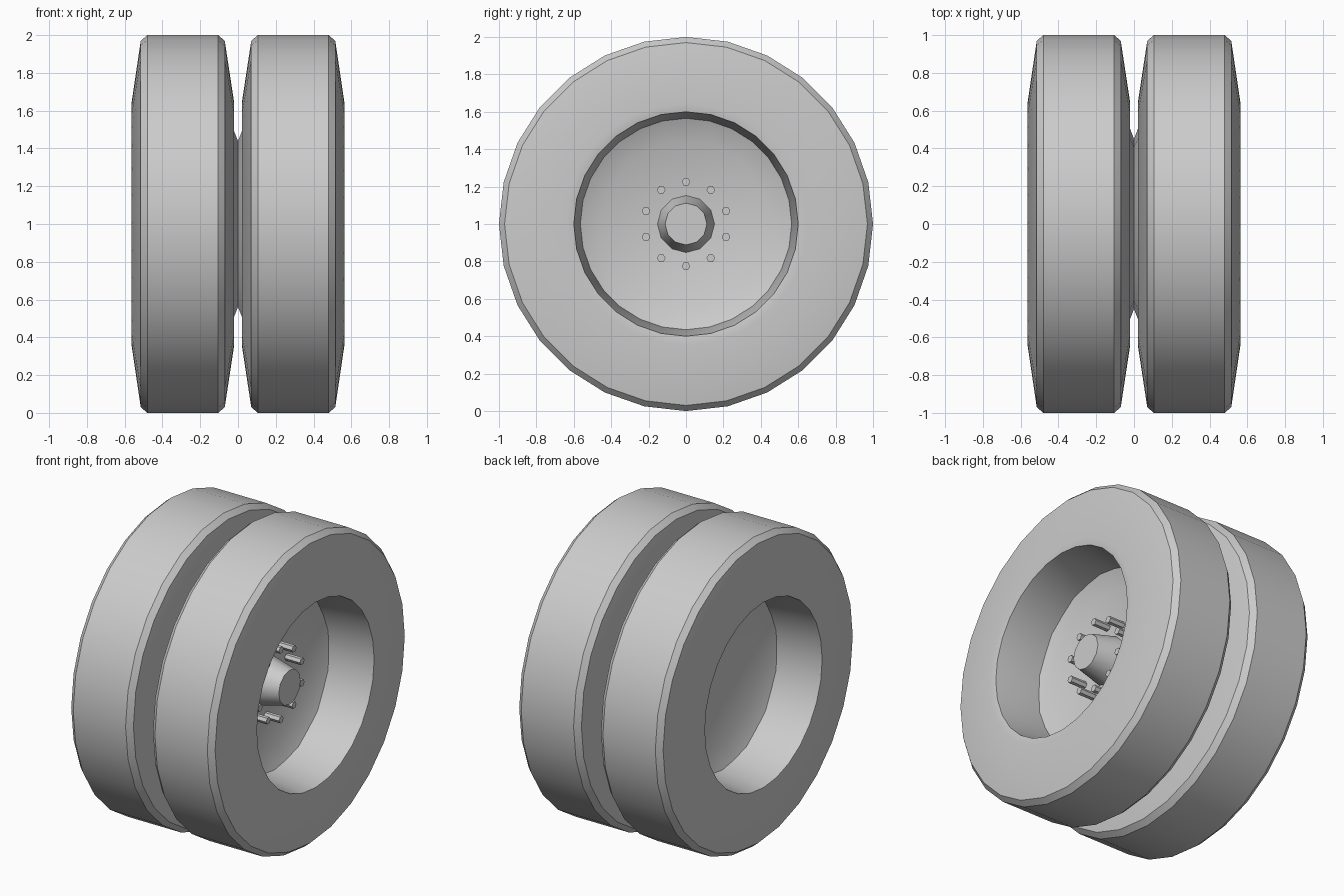
import bpy, math

if "Cube" in bpy.data.objects:
    bpy.data.objects.remove(bpy.data.objects["Cube"])

CZ = 1.0  # axle height


def lathe(name, profile, sides, mirror=False, closed=False, offset=(0, 0), smooth=35):
    """Revolve (x, radius) points about the x axis; radius 0 gives a pole."""
    verts, faces, rings = [], [], []
    sx = -1 if mirror else 1
    for x, r in profile:
        start = len(verts)
        n = 1 if r == 0 else sides
        for i in range(n):
            a = 2 * math.pi * i / sides
            verts.append((sx * x, offset[0] + r * math.cos(a), CZ + offset[1] + r * math.sin(a)))
        rings.append([start + (i % n) for i in range(sides)])
    pairs = list(zip(rings, rings[1:]))
    if closed:
        pairs.append((rings[-1], rings[0]))
    for a, b in pairs:
        for i in range(sides):
            j = (i + 1) % sides
            f = list(dict.fromkeys((a[i], a[j], b[j], b[i])))
            faces.append(f if mirror else f[::-1])
    mesh = bpy.data.meshes.new(name)
    mesh.from_pydata(verts, [], faces)
    obj = bpy.data.objects.new(name, mesh)
    bpy.context.collection.objects.link(obj)
    bpy.ops.object.select_all(action='DESELECT')
    obj.select_set(True)
    bpy.context.view_layer.objects.active = obj
    bpy.ops.object.mode_set(mode='EDIT')
    bpy.ops.mesh.select_all(action='SELECT')
    bpy.ops.mesh.normals_make_consistent(inside=False)
    bpy.ops.object.mode_set(mode='OBJECT')
    bpy.ops.object.shade_smooth_by_angle(angle=math.radians(smooth))
    return obj


# Tyre cross-section: bead, sidewall, chamfered tread, sidewall, bead, bore
tyre = [(0.05, 0.575), (0.025, 0.60), (0.02, 0.64), (0.07, 0.97), (0.105, 1.0),
        (0.48, 1.0), (0.515, 0.97), (0.563, 0.645), (0.555, 0.60), (0.26, 0.565)]
# Rim: mating cone at the middle, drum, dished outer face
rim = [(0.0, 0), (0.0, 0.45), (0.05, 0.58), (0.26, 0.58), (0.20, 0.45), (0.20, 0)]

for side, mirrored in (("right", False), ("left", True)):
    lathe(side + "_tyre", tyre, 28, mirrored, closed=True)
    lathe(side + "_rim", rim, 14, mirrored)

# Hub cap on the outer wheel
lathe("hub_cap", [(0.19, 0), (0.19, 0.155), (0.37, 0.112), (0.37, 0)], 12)

# Ring of ten hexagonal wheel bolts
for k in range(10):
    a = math.pi / 2 + k * math.pi / 5
    lathe("wheel_bolt_%d" % (k + 1), [(0.19, 0), (0.19, 0.023), (0.31, 0.023), (0.31, 0)], 6,
          offset=(0.225 * math.cos(a), 0.225 * math.sin(a)))
